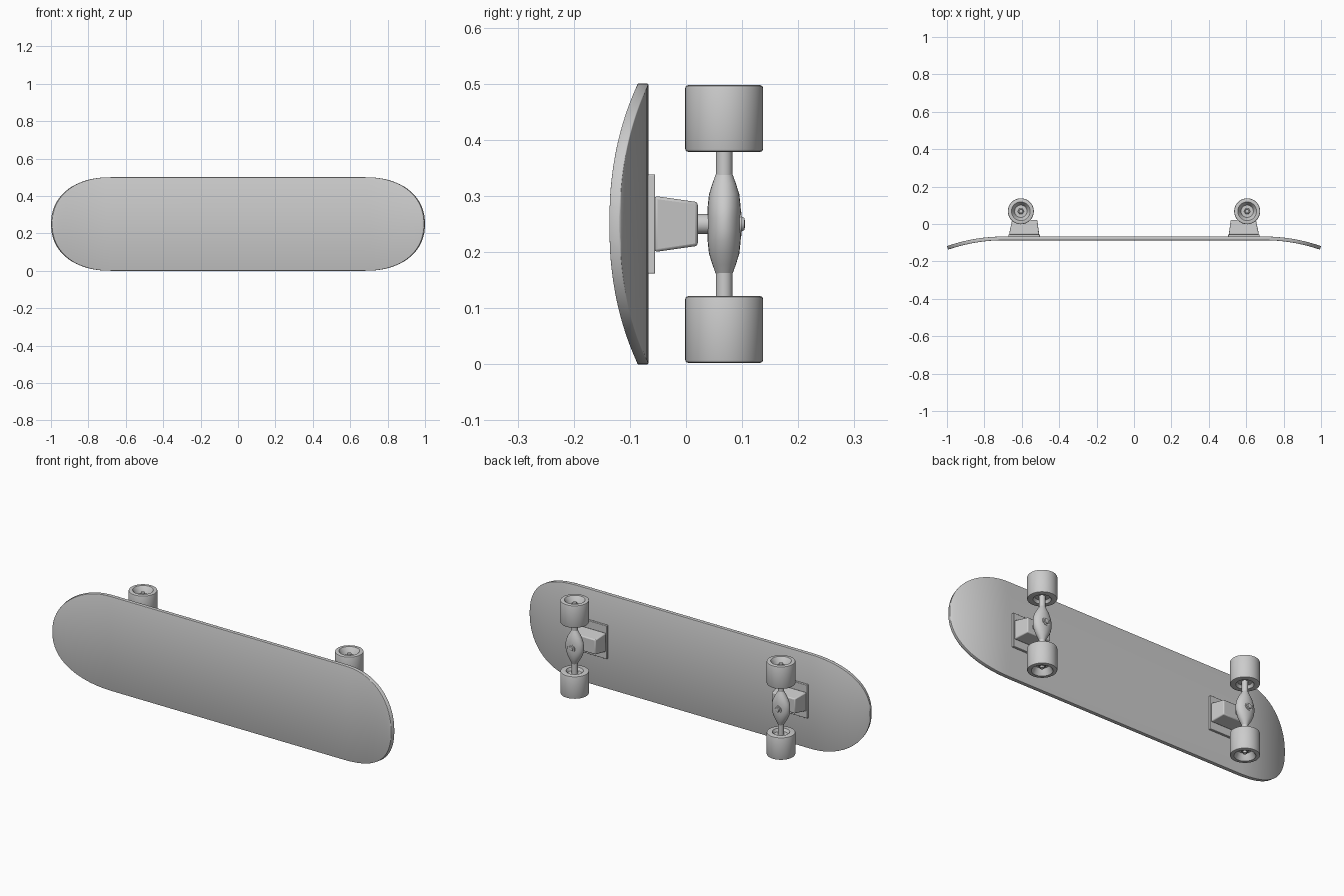
import bpy, bmesh
from math import sin, cos, pi, radians

if "Cube" in bpy.data.objects:
    bpy.data.objects.remove(bpy.data.objects["Cube"])

MID_Z = 0.25      # middle of the board's width
AXLE_Y = 0.068
TRUCK_X = 0.605


def finish(name, bm, bevel=0, angle=35, thickness=0):
    bmesh.ops.recalc_face_normals(bm, faces=bm.faces)
    me = bpy.data.meshes.new(name)
    bm.to_mesh(me)
    bm.free()
    ob = bpy.data.objects.new(name, me)
    bpy.context.collection.objects.link(ob)
    if thickness:
        m = ob.modifiers.new("thickness", 'SOLIDIFY')
        m.thickness = thickness
        m.offset = -1
    if bevel:
        m = ob.modifiers.new("bevel", 'BEVEL')
        m.width = bevel
        m.segments = 2
        m.limit_method = 'ANGLE'
        m.angle_limit = radians(40)
    bpy.ops.object.select_all(action='DESELECT')
    ob.select_set(True)
    bpy.context.view_layer.objects.active = ob
    bpy.ops.object.shade_smooth_by_angle(angle=radians(angle))
    return ob


def loft(name, rings, loc, n=32, angle=35):
    """Stack of (rx, ry, z) ellipses, capped at both ends."""
    bm = bmesh.new()
    loops = [[bm.verts.new((rx * cos(2 * pi * i / n), ry * sin(2 * pi * i / n), z))
              for i in range(n)] for rx, ry, z in rings]
    for a, b in zip(loops, loops[1:]):
        for i in range(n):
            j = (i + 1) % n
            bm.faces.new((a[i], a[j], b[j], b[i]))
    bm.faces.new(loops[0])
    bm.faces.new(loops[-1])
    ob = finish(name, bm, angle=angle)
    ob.location = loc
    return ob


def lathe(name, profile, loc, n=32):
    return loft(name, [(r, r, z) for r, z in profile], loc, n)


def tapered_block(name, base, top, bevel):
    """Each end is (x0, x1, half width in z, y)."""
    bm = bmesh.new()
    ends = [[bm.verts.new(p) for p in ((x0, y, MID_Z - h), (x1, y, MID_Z - h),
                                       (x1, y, MID_Z + h), (x0, y, MID_Z + h))]
            for x0, x1, h, y in (base, top)]
    a, b = ends
    bm.faces.new(a)
    bm.faces.new(b)
    for i in range(4):
        j = (i + 1) % 4
        bm.faces.new((a[i], a[j], b[j], b[i]))
    return finish(name, bm, bevel)


# deck: rounded outline, ends kicked toward -y
half = []
for i in range(25):
    t = pi / 2 * (1 - i / 24 * 0.975)
    half.append((0.68 + 0.32 * cos(t) ** (2 / 2.2), 0.25 * sin(t) ** (2 / 2.2)))
half[-1] = (1.0, half[-1][1])
stations = [(-x, w) for x, w in reversed(half)] + half
bm = bmesh.new()
prev = None
for x, w in stations:
    y = -0.067 - 0.051 * max(0, (abs(x) - 0.7) / 0.3) ** 2
    pair = [bm.verts.new((x, y, MID_Z - w)), bm.verts.new((x, y, MID_Z + w))]
    if prev:
        bm.faces.new((prev[0], prev[1], pair[1], pair[0]))
    prev = pair
bmesh.ops.recalc_face_normals(bm, faces=bm.faces)
if sum(f.normal.y for f in bm.faces) < 0:
    bmesh.ops.reverse_faces(bm, faces=bm.faces)
me = bpy.data.meshes.new("deck")
bm.to_mesh(me)
bm.free()
deck = bpy.data.objects.new("deck", me)
bpy.context.collection.objects.link(deck)
sol = deck.modifiers.new("thickness", 'SOLIDIFY')
sol.thickness = 0.02
sol.offset = -1
bev = deck.modifiers.new("bevel", 'BEVEL')
bev.width = 0.003
bev.segments = 2
bev.limit_method = 'ANGLE'
bev.angle_limit = radians(50)
bpy.context.view_layer.objects.active = deck
deck.select_set(True)
bpy.ops.object.shade_smooth_by_angle(angle=radians(40))

# wheel section: inner recess, tread, dished outer face (+z is outward)
WHEEL = [(0.014, -0.045), (0.034, -0.045), (0.042, -0.0595), (0.064, -0.0595),
         (0.068, -0.058), (0.0695, -0.054), (0.0695, 0.054), (0.068, 0.058),
         (0.064, 0.0595), (0.05, 0.0595), (0.047, 0.056), (0.033, 0.027),
         (0.014, 0.027)]
HANGER = [(0.014, 0.015, 0.0885), (0.024, 0.021, 0.072), (0.036, 0.027, 0.053),
          (0.046, 0.0295, 0.03), (0.05, 0.03, 0.012)]

for s, end in ((1, "right"), (-1, "left")):
    x = s * TRUCK_X
    # mounting plate and pedestal, set slightly toward the middle
    tapered_block(f"{end}_base_plate", (s * 0.503, s * 0.672, 0.0885, -0.068),
                  (s * 0.503, s * 0.672, 0.0885, -0.055), 0.002)
    tapered_block(f"{end}_pedestal", (s * 0.507, s * 0.668, 0.05, -0.056),
                  (s * 0.517, s * 0.652, 0.039, 0.021), 0.005)
    # hanger and axle
    rings = [(a, b, -z) for a, b, z in HANGER] + HANGER[::-1]
    loft(f"{end}_hanger", rings, (x, AXLE_Y, MID_Z), 24)
    lathe(f"{end}_axle", [(0.010, -0.235), (0.010, -0.19), (0.0148, -0.189),
                          (0.0148, 0.189), (0.010, 0.19), (0.010, 0.235)],
          (x, AXLE_Y, MID_Z), 24)
    # kingpin with washer and rounded bolt head
    pin = lathe(f"{end}_kingpin", [(0.018, 0.0), (0.018, 0.06), (0.021, 0.061),
                                   (0.021, 0.099), (0.013, 0.099), (0.013, 0.1),
                                   (0.011, 0.104), (0.006, 0.105)],
                (x, 0, MID_Z), 24)
    pin.rotation_euler = (radians(-90), 0, 0)
    # wheels and axle nuts
    for d, side in ((1, "upper"), (-1, "lower")):
        wheel = lathe(f"{end}_{side}_wheel", WHEEL,
                      (x, AXLE_Y, MID_Z + d * 0.188), 40)
        nut = lathe(f"{end}_{side}_axle_nut", [(0.017, 0.02), (0.017, 0.036), (0.014, 0.038)],
                    (x, AXLE_Y, MID_Z + d * 0.188), 6)
        if d < 0:
            wheel.rotation_euler = nut.rotation_euler = (pi, 0, 0)
